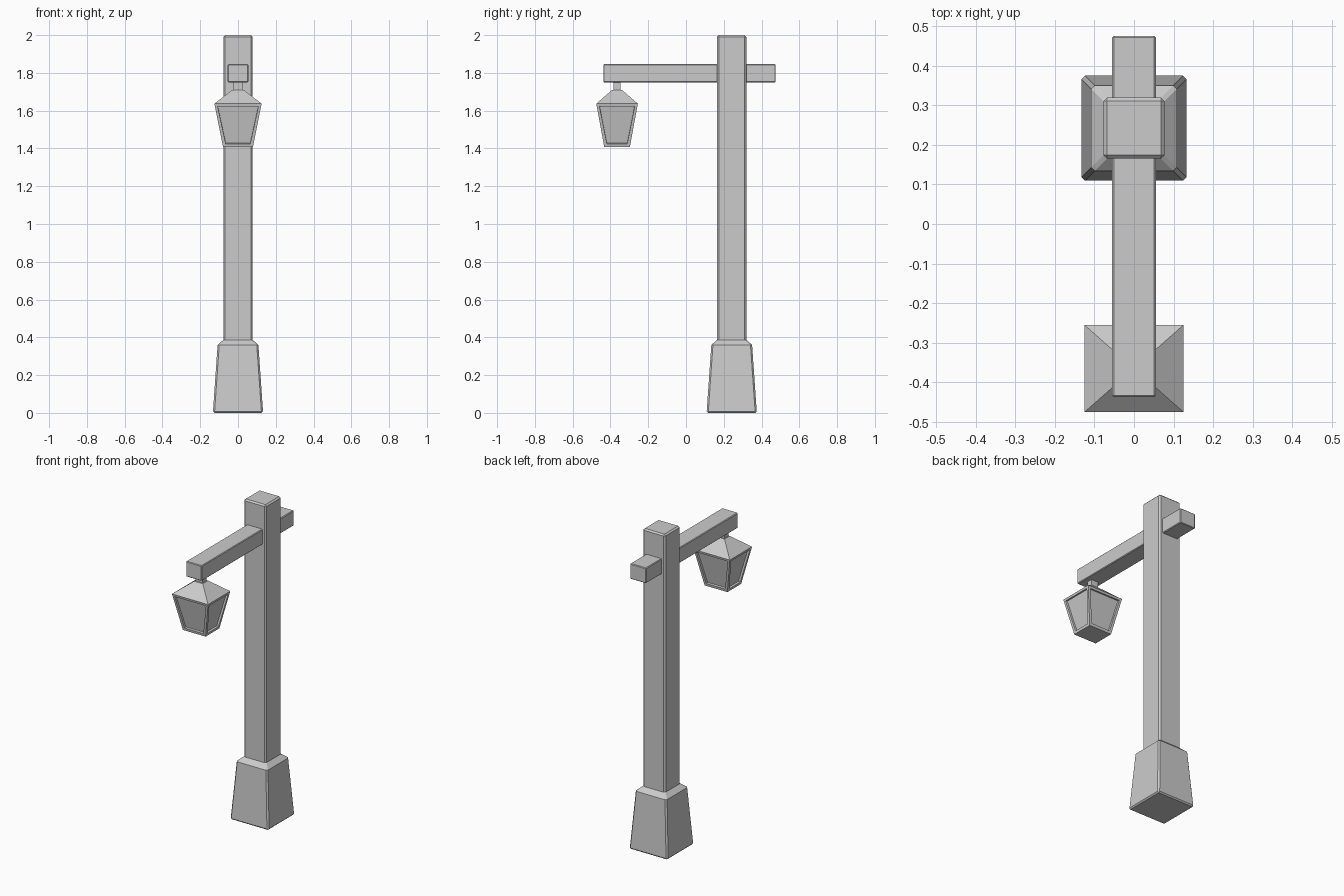
import bpy, bmesh

if "Cube" in bpy.data.objects:
    bpy.data.objects.remove(bpy.data.objects["Cube"])

POST_Y, LAMP_Y = 0.242, -0.365


def finish(bm, name, bevel=0.0):
    bmesh.ops.recalc_face_normals(bm, faces=bm.faces)
    me = bpy.data.meshes.new(name)
    bm.to_mesh(me)
    bm.free()
    ob = bpy.data.objects.new(name, me)
    bpy.context.collection.objects.link(ob)
    if bevel:
        mod = ob.modifiers.new("edge_bevel", 'BEVEL')
        mod.width = bevel
        mod.segments = 1
        mod.limit_method = 'ANGLE'
        mod.angle_limit = 0.9
    return ob


def stack(cy, levels):
    """Closed solid of rectangular sections (half x, half y, z)."""
    bm = bmesh.new()
    rings = [[bm.verts.new((sx * hx, cy + sy * hy, z))
              for sx, sy in ((-1, -1), (1, -1), (1, 1), (-1, 1))]
             for hx, hy, z in levels]
    sides = []
    for a, b in zip(rings, rings[1:]):
        for i in range(4):
            j = (i + 1) % 4
            sides.append(bm.faces.new((a[i], a[j], b[j], b[i])))
    bm.faces.new(rings[0][::-1])
    bm.faces.new(rings[-1])
    bm.normal_update()
    return bm, sides


# Tapered foot with sloped shoulder
bm, _ = stack(POST_Y, [(0.133, 0.133, 0), (0.108, 0.108, 0.36), (0.077, 0.077, 0.387)])
finish(bm, "foot", 0.008)

# Upright post
bm, _ = stack(POST_Y, [(0.077, 0.077, 0.3), (0.077, 0.077, 2.0)])
finish(bm, "post", 0.009)

# Cross arm through the post
bm, _ = stack(0.019, [(0.055, 0.456, 1.75), (0.055, 0.456, 1.846)])
finish(bm, "arm", 0.004)

# Hanger between arm and lantern
bm, _ = stack(LAMP_Y, [(0.024, 0.019, 1.70), (0.024, 0.019, 1.76)])
finish(bm, "hanger")

# Lantern with sloped roof and four recessed panes
bm, sides = stack(LAMP_Y, [(0.079, 0.068, 1.408), (0.125, 0.11, 1.637), (0.03, 0.026, 1.71)])
bmesh.ops.inset_individual(bm, faces=sides[:4], thickness=0.022)
bmesh.ops.inset_individual(bm, faces=sides[:4], thickness=0.001, depth=-0.012)
finish(bm, "lantern")
